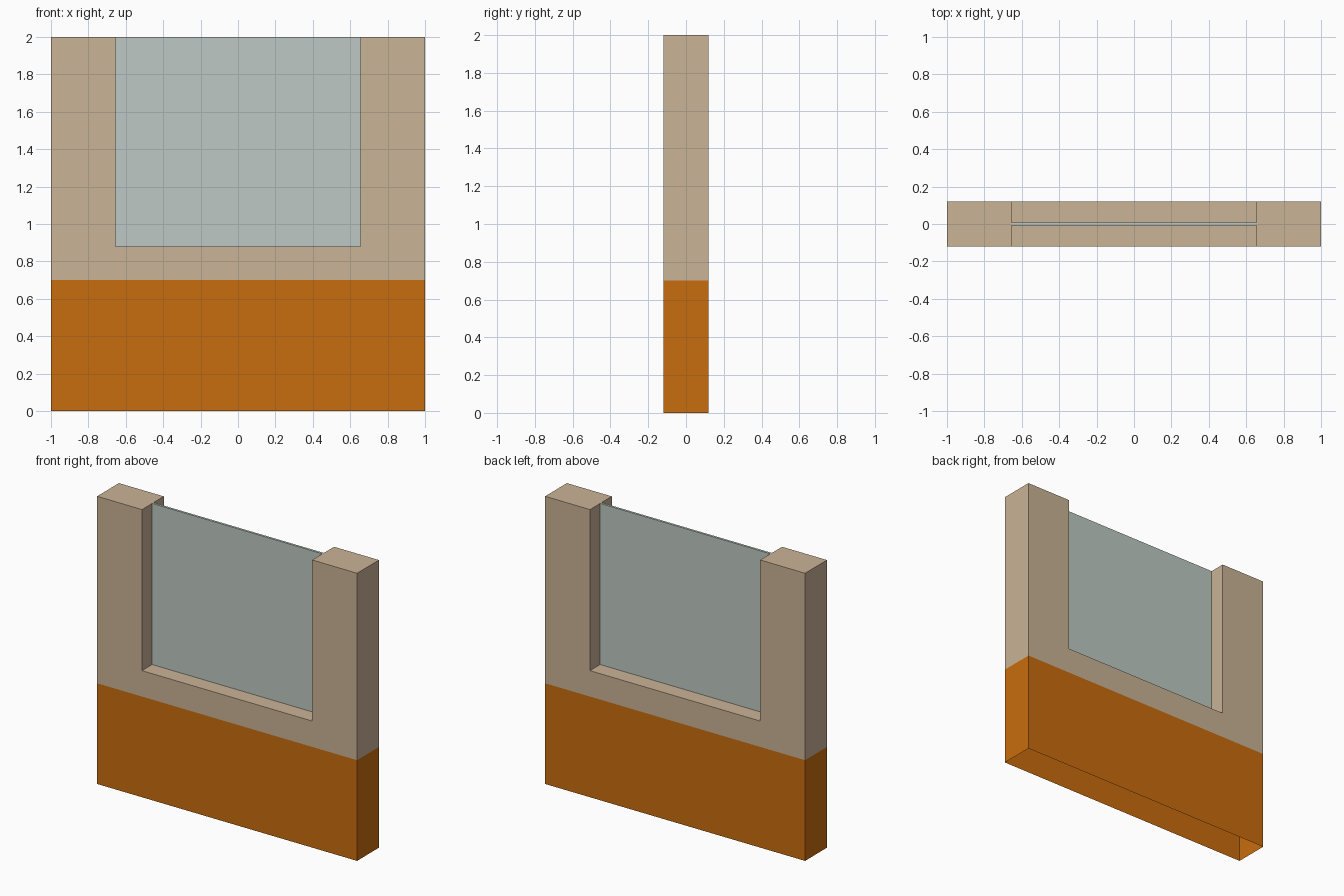
import bpy, bmesh

if "Cube" in bpy.data.objects:
    bpy.data.objects.remove(bpy.data.objects["Cube"])


def srgb(r, g, b):
    def lin(c):
        c /= 255
        return c / 12.92 if c <= 0.04045 else ((c + 0.055) / 1.055) ** 2.4
    return (lin(r), lin(g), lin(b), 1)


def material(name, rgb):
    m = bpy.data.materials.new(name)
    m.diffuse_color = srgb(*rgb)
    m.use_nodes = True
    m.node_tree.nodes["Principled BSDF"].inputs["Base Color"].default_value = m.diffuse_color
    return m


plaster = material("beige_plaster", (202, 179, 150))
paint = material("orange_paint", (201, 109, 13))
glass = material("pale_glass", (190, 201, 195))


def extrude_profile(bm, profile, half):
    """Closed prism from an (x, z) profile, extruded along y."""
    front = [bm.verts.new((x, -half, z)) for x, z in profile]
    back = [bm.verts.new((x, half, z)) for x, z in profile]
    bm.faces.new(front)
    bm.faces.new(back[::-1])
    n = len(profile)
    for i in range(n):
        j = (i + 1) % n
        bm.faces.new((front[i], back[i], back[j], front[j]))
    bmesh.ops.recalc_face_normals(bm, faces=bm.faces[:])


def finish(bm, name, mats):
    me = bpy.data.meshes.new(name)
    bm.to_mesh(me)
    bm.free()
    for m in mats:
        me.materials.append(m)
    ob = bpy.data.objects.new(name, me)
    bpy.context.collection.objects.link(ob)
    return ob


W, H, T = 1.0, 2.0, 0.12          # half width, height, half thickness
OPEN_X, SILL, BAND = 0.655, 0.88, 0.70

# Wall: U-shaped shell, open underneath, orange below the band height
bm = bmesh.new()
half_profile = [(W, 0), (W, H), (OPEN_X, H), (OPEN_X, SILL)]
extrude_profile(bm, half_profile + [(-x, z) for x, z in half_profile[::-1]], T)
bmesh.ops.bisect_plane(bm, geom=bm.verts[:] + bm.edges[:] + bm.faces[:],
                       plane_co=(0, 0, BAND), plane_no=(0, 0, 1))
bottom = [f for f in bm.faces if all(v.co.z < 0.001 for v in f.verts)]
bmesh.ops.delete(bm, geom=bottom, context='FACES')
for f in bm.faces:
    f.material_index = 1 if f.calc_center_median().z < BAND else 0
finish(bm, "wall", [plaster, paint])

# Glass pane: thin sheet in the middle of the opening; edges against the wall left out
bm = bmesh.new()
extrude_profile(bm, [(OPEN_X, SILL), (OPEN_X, H), (-OPEN_X, H), (-OPEN_X, SILL)], 0.008)
hidden = [f for f in bm.faces if abs(f.normal.x) > 0.9 or f.normal.z < -0.9]
bmesh.ops.delete(bm, geom=hidden, context='FACES')
finish(bm, "window_pane", [glass])
